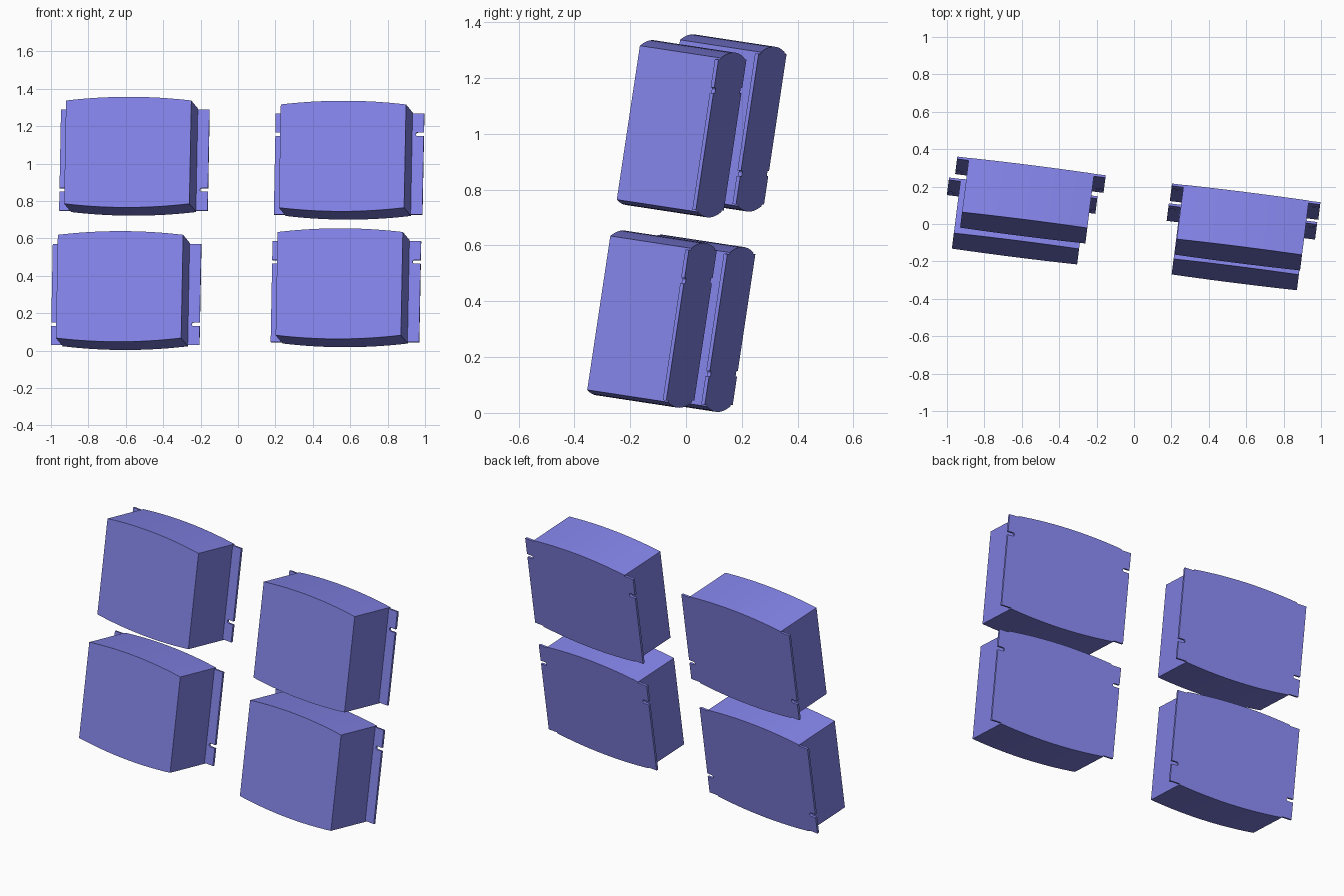
import bpy, bmesh, math
from mathutils import Matrix, Vector

if "Cube" in bpy.data.objects:
    bpy.data.objects.remove(bpy.data.objects["Cube"])

HALF_BODY, HALF_FLANGE = 0.3375, 0.40   # half widths
MID_H, EDGE_H, FLANGE_H = 0.299, 0.279, 0.273   # half heights
DEPTH, PLATE = 0.296, 0.013

mat = bpy.data.materials.new("violet")
mat.diffuse_color = (0.23, 0.23, 0.82, 1)
mat.use_nodes = True
mat.node_tree.nodes["Principled BSDF"].inputs["Base Color"].default_value = mat.diffuse_color


def prism(name, outline, y0, y1, matrix):
    """Extrude an x/z outline from y0 to y1."""
    bm = bmesh.new()
    face = bm.faces.new([bm.verts.new((x, y0, z)) for x, z in outline])
    ext = bmesh.ops.extrude_face_region(bm, geom=[face])
    verts = [g for g in ext["geom"] if isinstance(g, bmesh.types.BMVert)]
    bmesh.ops.translate(bm, verts=verts, vec=(0, y1 - y0, 0))
    bmesh.ops.recalc_face_normals(bm, faces=bm.faces)
    mesh = bpy.data.meshes.new(name)
    bm.to_mesh(mesh)
    bm.free()
    mesh.materials.append(mat)
    ob = bpy.data.objects.new(name, mesh)
    bpy.context.collection.objects.link(ob)
    ob.matrix_world = matrix
    bpy.ops.object.select_all(action='DESELECT')
    ob.select_set(True)
    bpy.context.view_layer.objects.active = ob
    bpy.ops.object.shade_smooth_by_angle(angle=math.radians(30))
    return ob


def body_outline(n=20):
    # Straight sides, gently arched top and bottom
    top = []
    for i in range(n + 1):
        t = -1 + 2 * i / n
        top.append((t * HALF_BODY, MID_H - (MID_H - EDGE_H) * t * t))
    return top + [(-x, -z) for x, z in top]


def flange_outline(side):
    # Mounting strip with a round-ended slot open at the outer edge
    slot_z, r, slot_in = -FLANGE_H + 0.112, 0.010, HALF_FLANGE - 0.043
    pts = [(HALF_BODY, -FLANGE_H), (HALF_FLANGE, -FLANGE_H), (HALF_FLANGE, slot_z - r)]
    for i in range(9):
        a = -math.pi / 2 - math.pi * i / 8
        pts.append((slot_in + r + r * math.cos(a), slot_z + r * math.sin(a)))
    pts += [(HALF_FLANGE, slot_z + r), (HALF_FLANGE, FLANGE_H), (HALF_BODY, FLANGE_H)]
    return [(side * x, z) for x, z in pts]


# Four identical tilted boxes; the right-hand pair is upside down
tilt = Matrix.Rotation(math.radians(-7.2), 4, 'Z') @ Matrix.Rotation(math.radians(-8.6), 4, 'X')
boxes = [
    ("upper_left", (-0.553, 0.270, 1.017), False),
    ("lower_left", (-0.597, 0.158, 0.299), False),
    ("upper_right", (0.595, 0.126, 0.996), True),
    ("lower_right", (0.578, 0.020, 0.314), True),
]
for name, centre, flipped in boxes:
    m = Matrix.Translation(Vector(centre)) @ tilt
    if flipped:
        m = m @ Matrix.Rotation(math.pi, 4, 'Y')
    prism(name + "_box", body_outline(), -DEPTH, 0, m)
    for side, label in ((-1, "_flange_a"), (1, "_flange_b")):
        prism(name + label, flange_outline(side), -PLATE, 0, m)
